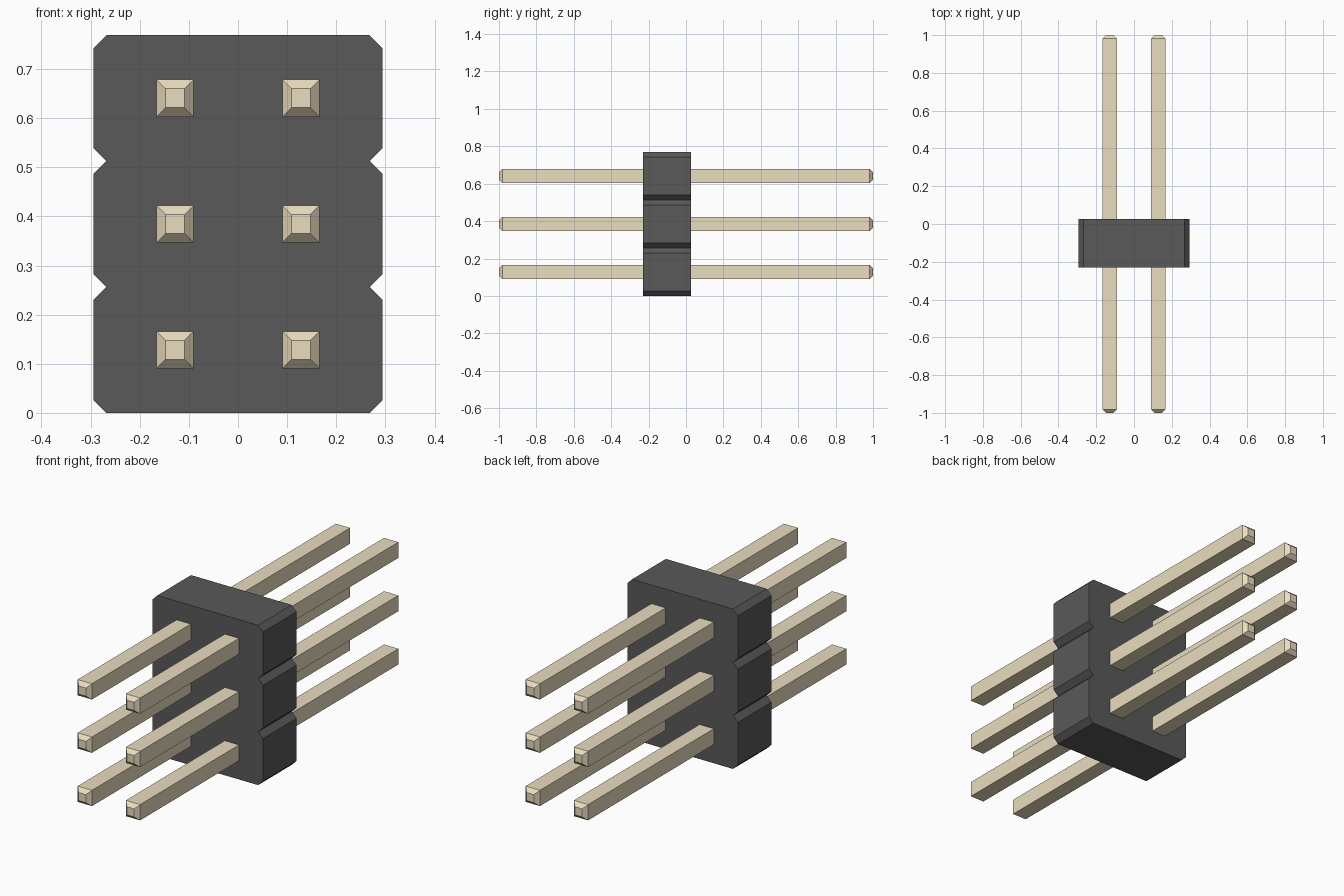
import bpy, bmesh

if "Cube" in bpy.data.objects:
    bpy.data.objects.remove(bpy.data.objects["Cube"])

PITCH, ROWS = 0.2563, 3
HALF_W, CUT = 0.294, 0.026
Y_FRONT, Y_BACK = -0.23, 0.026


def material(name, color):
    m = bpy.data.materials.new(name)
    m.diffuse_color = color
    m.use_nodes = True
    m.node_tree.nodes["Principled BSDF"].inputs["Base Color"].default_value = m.diffuse_color
    return m


def loft(name, rings, mat):
    """Skin a stack of matching vertex rings and cap both ends."""
    bm = bmesh.new()
    loops = [[bm.verts.new(p) for p in ring] for ring in rings]
    n = len(loops[0])
    for a, b in zip(loops, loops[1:]):
        for i in range(n):
            j = (i + 1) % n
            bm.faces.new((a[i], a[j], b[j], b[i]))
    bm.faces.new(loops[0])
    bm.faces.new(loops[-1])
    bmesh.ops.recalc_face_normals(bm, faces=bm.faces)
    mesh = bpy.data.meshes.new(name)
    bm.to_mesh(mesh)
    bm.free()
    mesh.materials.append(mat)
    obj = bpy.data.objects.new(name, mesh)
    bpy.context.collection.objects.link(obj)
    return obj


plastic = material("dark_plastic", (0.1, 0.1, 0.1, 1))
metal = material("pale_gold", (0.82, 0.72, 0.52, 1))

# Housing: notched side profile, mirrored and extruded along y
side = [(HALF_W - CUT, 0)]
for r in range(ROWS):
    z = r * PITCH
    side += [(HALF_W, z + CUT), (HALF_W, z + PITCH - CUT), (HALF_W - CUT, z + PITCH)]
outline = side + [(-x, z) for x, z in reversed(side)]
loft("housing", [[(x, y, z) for x, z in outline] for y in (Y_FRONT, Y_BACK)], plastic)

# Pins: square bars with tapered tips, passing through the housing
for r in range(ROWS):
    for c, x in enumerate((-PITCH / 2, PITCH / 2)):
        z = (r + 0.5) * PITCH
        rings = []
        for y, h in ((-1, 0.0195), (-0.981, 0.038), (0.981, 0.038), (1, 0.0195)):
            rings.append([(x + sx * h, y, z + sz * h)
                          for sx, sz in ((-1, -1), (1, -1), (1, 1), (-1, 1))])
        loft(f"pin_{r + 1}_{c + 1}", rings, metal)
